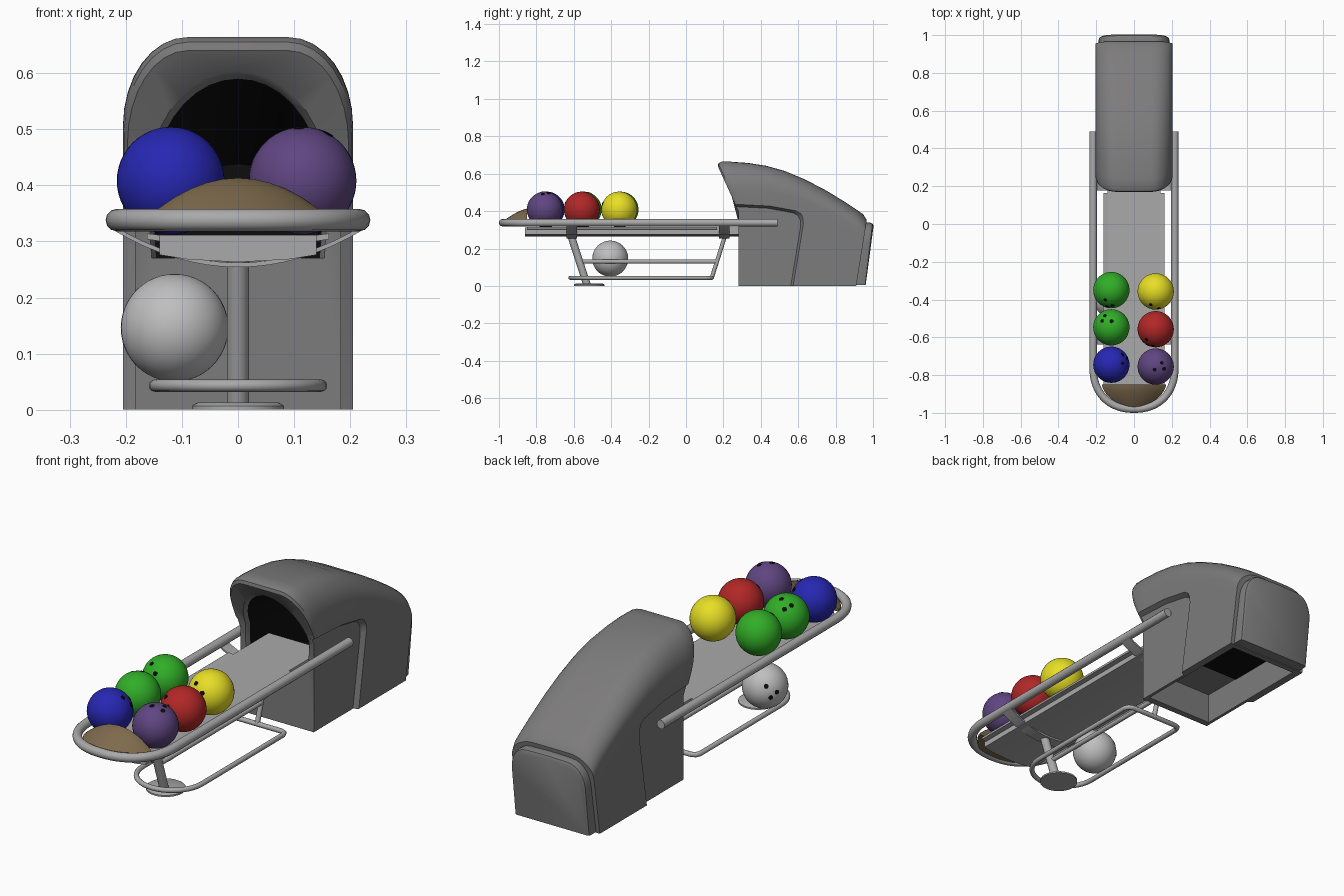
import bpy, bmesh, math
from mathutils import Vector, Matrix

if "Cube" in bpy.data.objects:
    bpy.data.objects.remove(bpy.data.objects["Cube"])


def material(name, r, g, b):
    m = bpy.data.materials.new(name)
    m.diffuse_color = (r, g, b, 1)
    m.use_nodes = True
    m.node_tree.nodes["Principled BSDF"].inputs["Base Color"].default_value = m.diffuse_color
    return m


HOOD = material("hood grey", .205, .2, .2)
BLACK = material("black", .004, .004, .004)
STEEL = material("steel", .40, .40, .40)
TAN = material("tan", .21, .145, .075)
WHITE = material("pale grey", .52, .52, .52)
BLUE = material("blue", .02, .02, .45)
GREEN = material("green", .03, .42, .02)
RED = material("red", .44, .02, .02)
YELLOW = material("yellow", .85, .78, .02)
PURPLE = material("purple", .115, .06, .22)


def finish(name, bm, mats, angle=35):
    bmesh.ops.recalc_face_normals(bm, faces=bm.faces)
    me = bpy.data.meshes.new(name)
    bm.to_mesh(me)
    bm.free()
    ob = bpy.data.objects.new(name, me)
    bpy.context.collection.objects.link(ob)
    for m in mats:
        me.materials.append(m)
    smooth(ob, angle)
    return ob


def smooth(ob, angle=35):
    bpy.ops.object.select_all(action='DESELECT')
    ob.select_set(True)
    bpy.context.view_layer.objects.active = ob
    bpy.ops.object.shade_smooth_by_angle(angle=math.radians(angle))


def loft(name, rings, mats, second_from=None, angle=35):
    """Closed skin through equal rings of points; rings past second_from use material 1."""
    bm = bmesh.new()
    vs = [[bm.verts.new(p) for p in r] for r in rings]
    n = len(rings[0])
    for i in range(len(vs) - 1):
        for j in range(n):
            k = (j + 1) % n
            f = bm.faces.new((vs[i][j], vs[i][k], vs[i + 1][k], vs[i + 1][j]))
            f.material_index = int(second_from is not None and i >= second_from)
    bm.faces.new(vs[0])
    bm.faces.new(vs[-1]).material_index = int(second_from is not None)
    return finish(name, bm, mats, angle)


def tube(name, pts, r, closed=False):
    cu = bpy.data.curves.new(name, 'CURVE')
    cu.dimensions = '3D'
    cu.bevel_depth, cu.bevel_resolution, cu.use_fill_caps = r, 4, True
    sp = cu.splines.new('POLY')
    sp.points.add(len(pts) - 1)
    for p, q in zip(sp.points, pts):
        p.co = (*q, 1)
    sp.use_cyclic_u = closed
    tmp = bpy.data.objects.new(name + "_path", cu)
    bpy.context.collection.objects.link(tmp)
    bpy.context.view_layer.update()
    me = bpy.data.meshes.new_from_object(tmp.evaluated_get(bpy.context.evaluated_depsgraph_get()))
    bpy.data.objects.remove(tmp)
    ob = bpy.data.objects.new(name, me)
    bpy.context.collection.objects.link(ob)
    me.materials.clear()
    me.materials.append(STEEL)
    smooth(ob, 50)


def mirrored(half):
    """Half outline ending on x = 0, completed to the -x side."""
    return half + [(-x, z) for x, z in reversed(half[:-1])]


def interp(table, y):
    for (a, p), (b, q) in zip(table, table[1:]):
        if y <= b:
            return p + (q - p) * (y - a) / (b - a)
    return table[-1][1]


def front_y(z):
    return .28 - .11 * max(0, z - .40) / .24


def back_y(z):
    return .91 + .055 * min(z / .34, 1)


# hood: arched skin following the roof line, with a black tunnel running in from the mouth
ROOF = [(.17, .64), (.18, .655), (.2, .664), (.25, .664), (.34, .657), (.43, .642), (.52, .615),
        (.62, .57), (.72, .517), (.82, .458), (.9, .41), (.945, .382), (.965, .355)]
rings = []
for i, (ys, top) in enumerate(ROOF):
    t = (ys - .17) / .795
    b = .165 - .075 * t
    w = .197 if i == 0 else .203 if i == 1 else .205
    s = top - b
    half = [(w, 0), (w, .84 * s), (w, s)]
    for k in range(1, 9):
        a = math.radians(90 * k / 8)
        half.append((.09 + (w - .09) * math.cos(a), s + b * math.sin(a)))
    half.append((0, top))
    rings.append([(x, ys + (1 - t) * (front_y(z) - front_y(.64)) + t * (back_y(z) - .965), z)
                  for x, z in mirrored(half)])
rings.reverse()
half = [(.145, .27), (.15, .34), (.15, .40)]
half += [(.15 * math.cos(math.radians(10 * k)), .40 + .19 * math.sin(math.radians(10 * k)))
         for k in range(1, 9)] + [(0, .59)]
mouth = mirrored(half)
rings.append([(x * 1.06, front_y(z), .27 + (z - .27) * 1.04) for x, z in mouth])
rings.append([(x, front_y(z) + .02, z) for x, z in mouth])
rings.append([(x, .75, .15 + (z - .27) * .9) for x, z in mouth])
hood = loft("hood", rings, [HOOD, BLACK], second_from=len(ROOF) + 1)

# cut the side recesses and the hollow underside
SIDE = [(.15, -.05), (.552, -.05), (.613, .32), (.612, .35), (.60, .375), (.575, .39),
        (.44, .415), (.15, .43)]
cutters = []
for s in (1, -1):
    outer = [(s * .225, .15 + (y - .15) * 1.06, -.05 + (z + .05) * 1.05) for y, z in SIDE]
    cutters.append(loft("recess_cutter", [[(s * .184, y, z) for y, z in SIDE], outer], []))
BOX = [(.17, .31), (.17, .885), (-.17, .885), (-.17, .31)]
cutters.append(loft("underside_cutter", [[(x, y, z) for x, y in BOX] for z in (-.05, .14)], []))
for c in cutters:
    c.hide_render = True
    m = hood.modifiers.new("cut", 'BOOLEAN')
    m.operation, m.solver, m.object = 'DIFFERENCE', 'EXACT', c
    bpy.ops.object.select_all(action='DESELECT')
    bpy.context.view_layer.objects.active = hood
    hood.select_set(True)
    bpy.ops.object.modifier_apply(modifier=m.name)
for c in cutters:
    bpy.data.objects.remove(c)
smooth(hood, 35)

# dark plate under the tunnel
PLATE = [(.165, .5), (.165, .88), (-.165, .88), (-.165, .5)]
loft("tunnel_underside", [[(x, y, z) for x, y in PLATE] for z in (.132, .139)], [BLACK])

# rounded back panel
half = [(.187, .004), (.187, .23)]
half += [(.107 + .08 * math.cos(math.radians(15 * k)), .23 + .105 * math.sin(math.radians(15 * k)))
         for k in range(1, 7)] + [(0, .338)]
panel = mirrored(half)
loft("back_panel", [[(x, back_y(z) - .015, z) for x, z in panel],
                    [(x, .95 + .035 * z / .33, z) for x, z in panel],
                    [(x * .985, .957 + .039 * z / .33, z * .985) for x, z in panel],
                    [(x * .93, .96 + .042 * z / .33, z * .95) for x, z in panel]], [HOOD])

# U-shaped rail
bend = []
for k in range(33):
    a = math.pi * k / 32
    c, s = math.cos(a), math.sin(a)
    bend.append((math.copysign(.216 * abs(c) ** .9, c), -.76 - .22 * abs(s) ** .9, .338))
tube("rail", [(.216, .49, .338)] + bend + [(-.216, .49, .338)], .02)

# tray with a bowed underside, and its side flanges
sect = [(.14, .311), (.14, .276), (.09, .268), (0, .263), (-.09, .268), (-.14, .276), (-.14, .311)]
loft("tray", [[(x, y, z) for x, z in sect] for y in (-.86, .42)], [STEEL], angle=20)
for s in (1, -1):
    lip = [(s * .138, .300), (s * .162, .304), (s * .162, .314), (s * .138, .311)]
    loft("tray_flange", [[(x, y, z) for x, z in lip] for y in (-.85, .165)], [STEEL])

# curved straps under the tray
for y in (-.61, .205):
    cols = []
    for k in range(17):
        x = -.222 + .444 * k / 16
        z = .254 + .066 * (x / .222) ** 2
        cols.append([(x, y - .028, z), (x, y + .028, z), (x, y + .028, z + .008), (x, y - .028, z + .008)])
    loft("strap", cols, [STEEL])

# tan nose piece
rings = []
for k in range(11):
    v = k / 10
    w = .17 * (1 - v ** 1.7) + .045 * v ** 1.7
    h = .413 - .07 * v ** 1.4
    arc = [(w * (1 - j / 6), h - (h - .335) * (1 - j / 6) ** 2) for j in range(13)]
    rings.append([(x, -.85 - .133 * v, z) for x, z in arc] + [(-w, -.85 - .133 * v, .325), (w, -.85 - .133 * v, .325)])
loft("nose", rings, [TAN])

# support: front leg, foot, lower loop, centre bar and rear leg
tube("front_leg", [(0, -.615, .27), (0, -.53, .008)], .02)
circle = [(math.cos(2 * math.pi * k / 32), math.sin(2 * math.pi * k / 32)) for k in range(32)]
loft("foot", [[(c * r, -.517 + s * r, z) for c, s in circle]
              for r, z in ((.082, 0), (.082, .007), (.072, .013))], [STEEL])
loop = [(.148 * math.cos(math.pi * k / 20), -.47 - .148 * math.sin(math.pi * k / 20), .043) for k in range(21)]
loop += [(-.148, .11, .043), (-.14, .13, .043), (-.12, .138, .043),
         (.12, .138, .043), (.14, .13, .043), (.148, .11, .043)]
tube("lower_loop", loop, .011, closed=True)
tube("centre_bar", [(0, -.57, .13), (0, .165, .13)], .011)
tube("rear_leg", [(0, .138, .043), (0, .207, .262)], .011)


# balls with three finger holes
def ball(name, mat, pos, facing, r=.096):
    bm = bmesh.new()
    bmesh.ops.create_uvsphere(bm, u_segments=40, v_segments=24, radius=r)
    rot = Vector(facing).to_track_quat('Z', 'Y').to_matrix().to_4x4()
    for az, tilt in ((0, 17), (75, 17), (218, 17)):
        m = rot @ Matrix.Rotation(math.radians(az), 4, 'Z') @ Matrix.Rotation(math.radians(tilt), 4, 'X')
        got = bmesh.ops.create_cone(bm, cap_ends=True, segments=14, radius1=.01, radius2=.01, depth=.004,
                                    matrix=m @ Matrix.Translation((0, 0, r - .0012)))
        for f in {f for v in got["verts"] for f in v.link_faces}:
            f.material_index = 1
    bmesh.ops.translate(bm, verts=bm.verts, vec=pos)
    finish(name, bm, [mat, BLACK])


ball("green_ball_back", GREEN, (-.12, -.35, .408), (-.2, -.75, .6))
ball("green_ball_middle", GREEN, (-.12, -.547, .408), (-.25, .45, .85))
ball("blue_ball", BLUE, (-.12, -.745, .408), (.7, .3, .6))
ball("yellow_ball", YELLOW, (.115, -.357, .408), (-.1, -.85, .4))
ball("red_ball", RED, (.115, -.557, .408), (-.4, -.75, .45))
ball("purple_ball", PURPLE, (.115, -.755, .408), (.2, -.05, .95))
ball("spare_ball", WHITE, (-.113, -.405, .146), (-.7, .6, .15))
